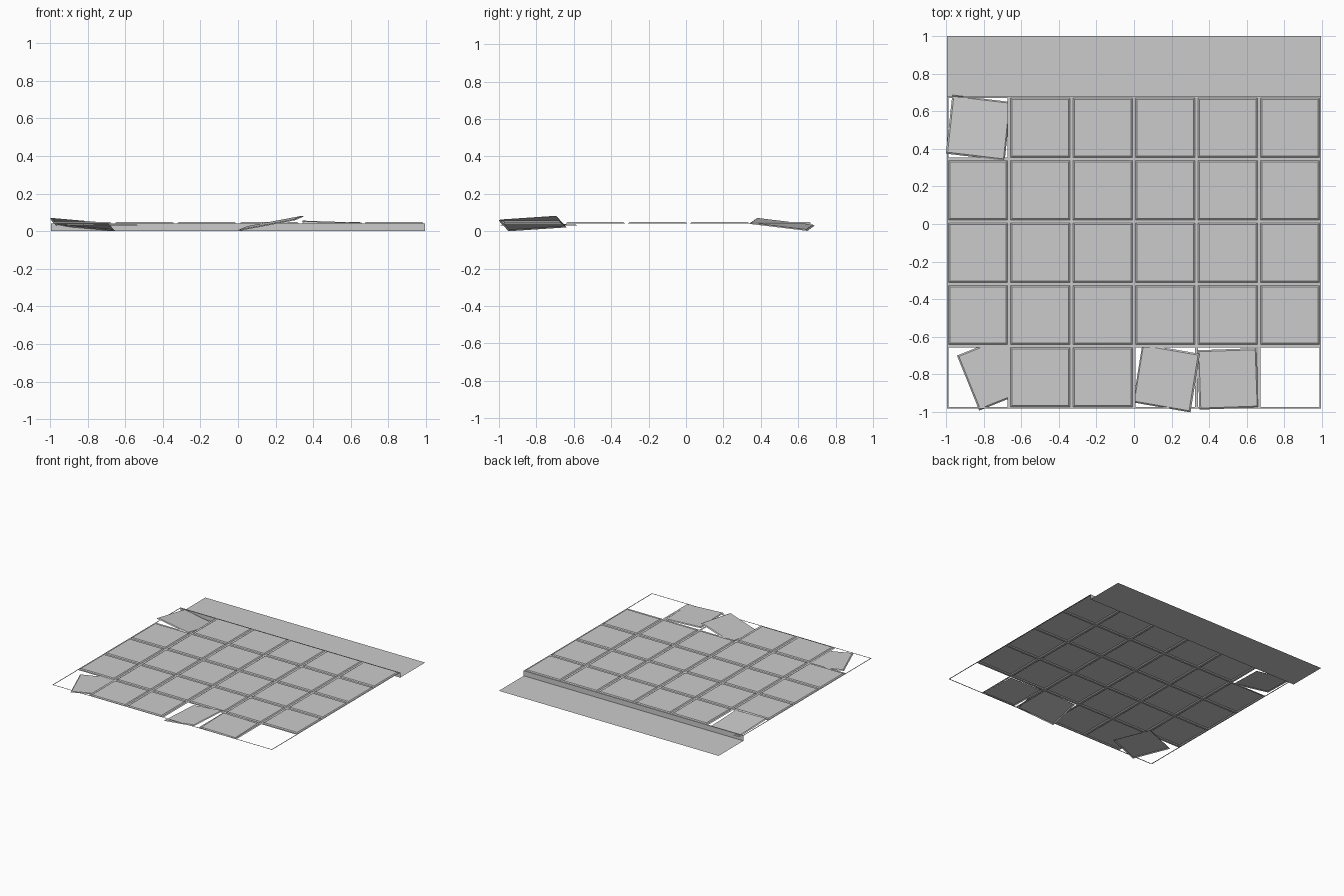
import bpy, bmesh
from math import radians
from mathutils import Vector, Matrix

if "Cube" in bpy.data.objects:
    bpy.data.objects.remove(bpy.data.objects["Cube"])

S = 0.332                   # paving cell size
X0, Y0 = -3 * S, -0.982     # front left corner of the paving
Y1 = Y0 + 5 * S             # curb line
BASE, TOP = 0.042, 0.048    # joint height and slab top height
JOINT, BEVEL = 0.008, 0.008


def square(bm, cx, cy, size, z):
    h = size / 2
    return [bm.verts.new((cx + a * h, cy + b * h, z))
            for a, b in ((-1, -1), (1, -1), (1, 1), (-1, 1))]


def bridge(bm, outer, inner):
    for i in range(4):
        j = (i + 1) % 4
        bm.faces.new((outer[i], outer[j], inner[j], inner[i]))


def slab(bm, cx, cy, low, high, rim=None):
    """Open-bottomed slab: sloped skirt and flat top."""
    size = S - 2 * JOINT
    outer = rim or square(bm, cx, cy, size, low)
    inner = square(bm, cx, cy, size - 2 * BEVEL, high)
    bridge(bm, outer, inner)
    bm.faces.new(inner)


def finish(bm, name):
    bmesh.ops.remove_doubles(bm, verts=bm.verts, dist=1e-5)
    mesh = bpy.data.meshes.new(name)
    bm.to_mesh(mesh)
    bm.free()
    obj = bpy.data.objects.new(name, mesh)
    bpy.context.collection.objects.link(obj)
    return obj


# Fixed paving: joint frame for every cell, slabs where none is loose or missing
open_cells = {(0, 4), (0, 0), (3, 0), (4, 0), (5, 0)}
bm = bmesh.new()
for i in range(6):
    for j in range(5):
        cx, cy = X0 + (i + 0.5) * S, Y0 + (j + 0.5) * S
        rim = square(bm, cx, cy, S - 2 * JOINT, BASE)
        bridge(bm, square(bm, cx, cy, S, BASE), rim)
        if (i, j) not in open_cells:
            slab(bm, cx, cy, BASE, TOP, rim)
finish(bm, "paving")

# Loose slabs: name, centre, yaw in degrees, slope along x and y
loose = [
    ("loose_slab_back", (-0.827, 0.512, 0.037), -6.5, -0.10, -0.11),
    ("loose_slab_corner", (-0.736, -0.787, 0.034), 22, -0.005, 0.0),
    ("loose_slab_raised", (0.172, -0.82, 0.042), -9.5, 0.195, 0.035),
    ("loose_slab_front", (0.50, -0.824, 0.048), 2, -0.035, 0.0),
]
for name, centre, yaw, sx, sy in loose:
    bm = bmesh.new()
    slab(bm, 0, 0, -0.003, 0.003)
    obj = finish(bm, name)
    tilt = Vector((0, 0, 1)).rotation_difference(Vector((-sx, -sy, 1)))
    obj.matrix_world = (Matrix.Translation(centre) @ tilt.to_matrix().to_4x4()
                        @ Matrix.Rotation(radians(yaw), 4, 'Z'))

# Curb face and road strip
for name, edge_a, edge_b in (("curb", (Y1, BASE), (Y1, 0)),
                             ("road", (Y1, 0), (1.0, 0))):
    bm = bmesh.new()
    pts = [(-X0, *edge_a), (X0, *edge_a), (X0, *edge_b), (-X0, *edge_b)]
    face = bm.faces.new([bm.verts.new(p) for p in pts])
    face.normal_update()
    if face.normal.y + face.normal.z < 0:
        face.normal_flip()
    finish(bm, name)
